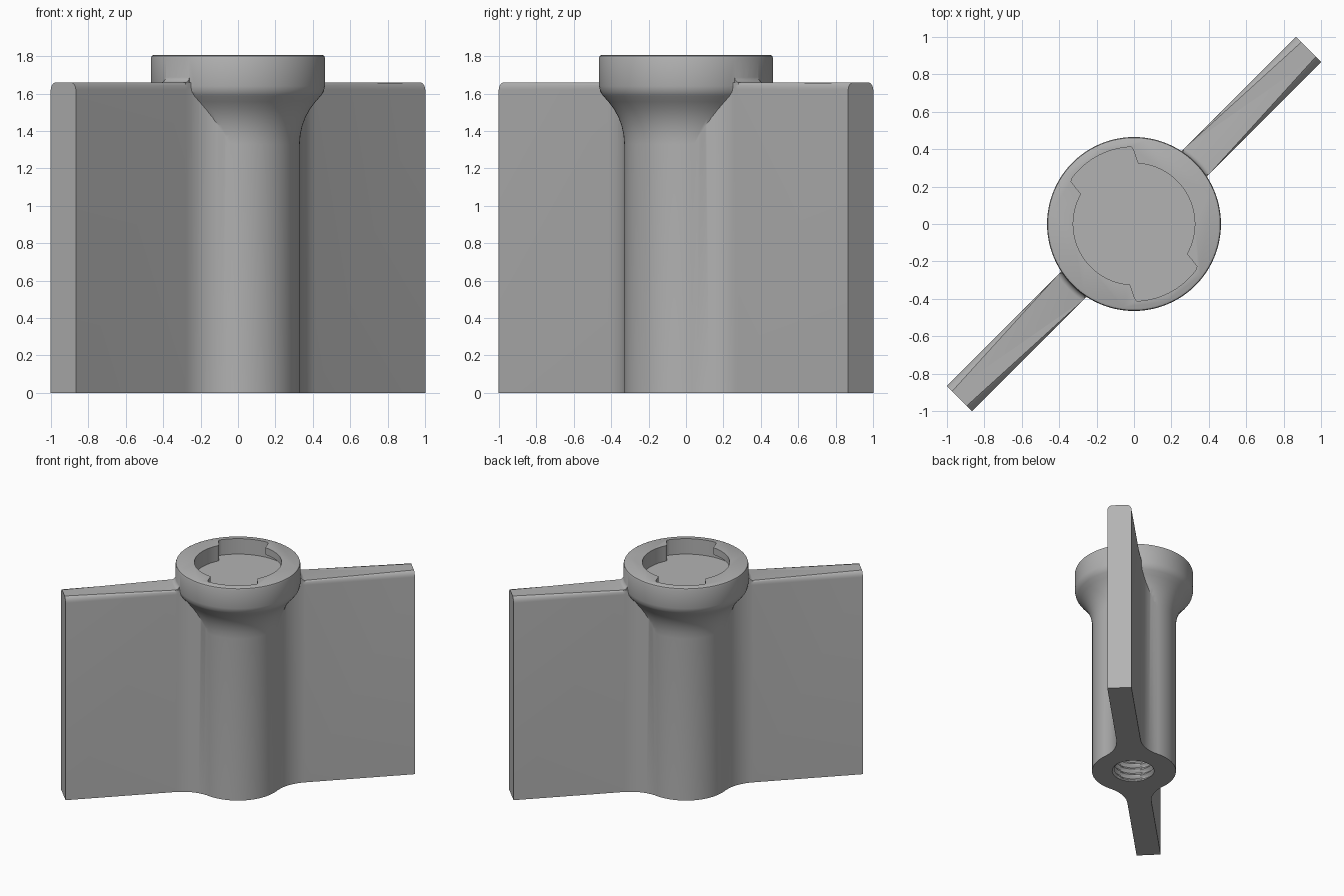
import bpy, bmesh, math
from mathutils import Matrix

if "Cube" in bpy.data.objects:
    bpy.data.objects.remove(bpy.data.objects["Cube"])

TURN = Matrix.Rotation(math.radians(45), 4, 'Z')   # wings lie on the diagonal

grey = bpy.data.materials.new("plain grey")
grey.diffuse_color = (0.45, 0.45, 0.45, 1)
grey.use_nodes = True
grey.node_tree.nodes["Principled BSDF"].inputs["Base Color"].default_value = grey.diffuse_color


def make(name, bm, turn=False):
    if turn:
        bm.transform(TURN)
    bmesh.ops.recalc_face_normals(bm, faces=bm.faces[:])
    me = bpy.data.meshes.new(name)
    bm.to_mesh(me)
    bm.free()
    me.materials.append(grey)
    ob = bpy.data.objects.new(name, me)
    bpy.context.collection.objects.link(ob)
    return ob


def stack(rings):
    """Closed skin through a list of vertex rings, capped at both ends."""
    bm = bmesh.new()
    rows = [[bm.verts.new(p) for p in ring] for ring in rings]
    n = len(rows[0])
    for a, b in zip(rows, rows[1:]):
        for i in range(n):
            bm.faces.new((a[i], a[(i + 1) % n], b[(i + 1) % n], b[i]))
    bm.faces.new(rows[0])
    bm.faces.new(rows[-1])
    return bm


def ring(radius, z, n):
    """Ring whose radius is a function of the angle."""
    return [(radius(a) * math.cos(a), radius(a) * math.sin(a), z)
            for a in (2 * math.pi * i / n for i in range(n))]


def combine(target, other, operation):
    mod = target.modifiers.new(operation.lower(), 'BOOLEAN')
    mod.operation, mod.solver, mod.object = operation, 'EXACT', other
    bpy.context.view_layer.objects.active = target
    bpy.ops.object.modifier_apply(modifier=mod.name)
    bpy.data.objects.remove(other)


# Round column flaring into the head
profile = [(.33, 0), (.33, 1.33), (.334, 1.38), (.345, 1.43), (.362, 1.475),
           (.385, 1.517), (.415, 1.557), (.443, 1.588), (.458, 1.61),
           (.465, 1.64), (.465, 1.79), (.461, 1.802), (.45, 1.807)]
handle = make("wing_handle", stack([ring(lambda a, r=r: r, z, 96) for r, z in profile]))

# Two wings with wide fillets into the column, rounded along the top
HALF, LENGTH, FILLET, R = .095, 1.321, .30, .33
sx = math.sqrt((R + FILLET) ** 2 - (HALF + FILLET) ** 2)
sy = HALF + FILLET
end = math.atan2(sy, sx)
quarter = [(LENGTH, HALF)]
for i in range(13):
    a = -math.pi / 2 - i / 12 * (math.pi / 2 - end)
    quarter.append((sx + FILLET * math.cos(a), sy + FILLET * math.sin(a)))
half = quarter + [(-x, y) for x, y in reversed(quarter)]
outline = half + [(-x, -y) for x, y in half]
bm = stack([[(x, y, z) for x, y in outline] for z in (0, 1.66)])
long_edges = [e for e in bm.edges
              if all(v.co.z > 1.6 for v in e.verts)
              and abs(e.verts[0].co.x - e.verts[1].co.x) > 1e-4]
bmesh.ops.bevel(bm, geom=long_edges, offset=.04, segments=5, profile=.5, affect='EDGES')
combine(handle, make("wings", bm, True), 'UNION')

# Small fillets where the wing tops meet the head
for side in (0, math.pi):
    section = [(.44, 1.64), (.44, 1.69), (.464, 1.69), (.470, 1.675), (.480, 1.665),
               (.495, 1.659), (.495, 1.64)]
    slices = [[(r * math.cos(a), r * math.sin(a), z) for r, z in section]
              for a in (side + math.radians(t) for t in (-11, -5.5, 0, 5.5, 11))]
    combine(handle, make("wing_top_fillet", stack(slices), True), 'UNION')


# Twist-lock socket: key shaped opening, with undercuts beside the two lobes
def keyed(start, stop):
    def radius(a):
        d = math.degrees(a) % 180
        t = max(0, min(1, (d - start) / 6 + .5, (stop - d) / 6 + .5))
        return .325 + .087 * t * t * (3 - 2 * t)
    return radius


opening = make("socket_opening", stack([ring(keyed(89, 148), z, 180) for z in (1.68, 1.9)]))
undercut = make("socket_undercut", stack([ring(keyed(32, 148), z, 180) for z in (1.68, 1.75)]))
combine(opening, undercut, 'UNION')
combine(handle, opening, 'DIFFERENCE')

# Threaded hole in the underside
PITCH, STEPS = .05, 6
rings = []
for k in range(-STEPS, 18 * STEPS + 1):
    z = k * PITCH / STEPS

    def thread(a, z=z):
        f = (z / PITCH - a / (2 * math.pi)) % 1
        return .152 + .025 * abs(2 * f - 1)
    rings.append(ring(thread, z, 36))
combine(handle, make("threaded_hole", stack(rings)), 'DIFFERENCE')

bpy.ops.object.select_all(action='DESELECT')
handle.select_set(True)
bpy.context.view_layer.objects.active = handle
bpy.ops.object.shade_smooth_by_angle(angle=math.radians(30))
